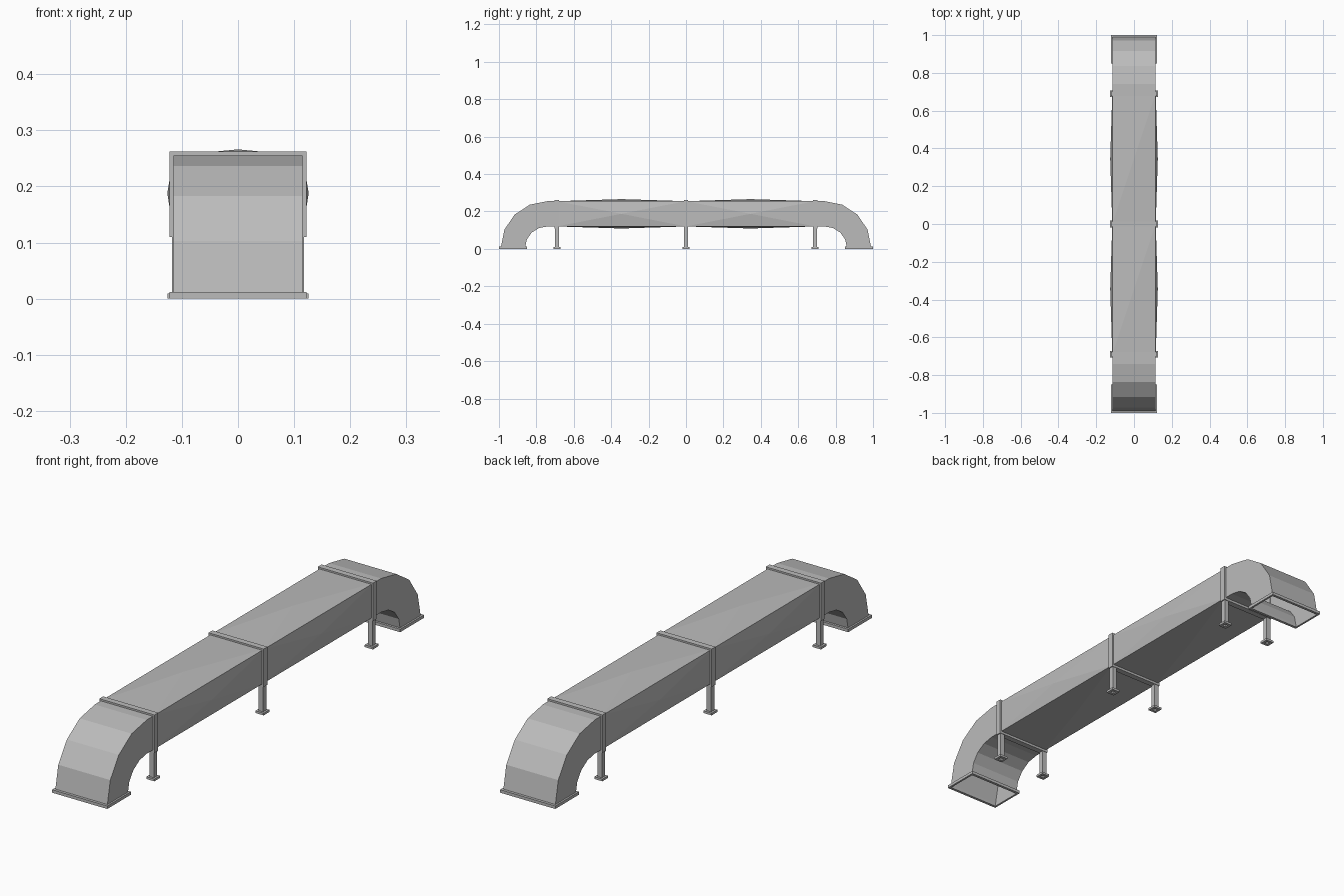
import bpy, bmesh
from math import sin, cos, pi
from mathutils import Vector

cube = bpy.data.objects.get("Cube")
if cube:
    bpy.data.objects.remove(cube)

metal = bpy.data.materials.new("galvanised_grey")
metal.use_nodes = True
metal.diffuse_color = (0.5, 0.5, 0.5, 1)
metal.node_tree.nodes["Principled BSDF"].inputs["Base Color"].default_value = (0.5, 0.5, 0.5, 1)

HALF_W, LOW, HIGH = 0.115, 0.12, 0.255    # duct cross-section
JOINT = 0.69                              # distance of outer joints from the middle
MID_Z = (LOW + HIGH) / 2


def finish(name, bm):
    bmesh.ops.recalc_face_normals(bm, faces=bm.faces)
    mesh = bpy.data.meshes.new(name)
    bm.to_mesh(mesh)
    bm.free()
    mesh.materials.append(metal)
    obj = bpy.data.objects.new(name, mesh)
    bpy.context.collection.objects.link(obj)
    return obj


def loft(bm, rings, closed=False):
    """Skin a list of four-point rings."""
    loops = [[bm.verts.new(p) for p in ring] for ring in rings]
    pairs = list(zip(loops, loops[1:]))
    if closed:
        pairs.append((loops[-1], loops[0]))
    for a, b in pairs:
        for i in range(4):
            j = (i + 1) % 4
            bm.faces.new((a[i], a[j], b[j], b[i]))


def rect(cx, cy, hx, hy):
    return [(cx - hx, cy - hy), (cx + hx, cy - hy), (cx + hx, cy + hy), (cx - hx, cy + hy)]


def frame(name, outer, inner, place, d0, d1):
    """Rectangular ring between two outlines, extruded from d0 to d1."""
    bm = bmesh.new()
    loft(bm, [[place(u, v, d) for u, v in outline] for outline, d in
              ((outer, d0), (outer, d1), (inner, d1), (inner, d0))], closed=True)
    return finish(name, bm)


def flat(u, v, d):
    return (u, v, d)


def upright(y):
    return lambda u, v, d: (u, y + d, v)


# Straight ducts, each side cross-broken to a shallow point
def straight_duct(name, y0, y1):
    bm = bmesh.new()
    ends = [[bm.verts.new((x, y, z)) for x, z in rect(0, MID_Z, HALF_W, MID_Z - LOW)]
            for y in (y0, y1)]
    outward = [(0, 0, -1), (1, 0, 0), (0, 0, 1), (-1, 0, 0)]
    for i in range(4):
        j = (i + 1) % 4
        corners = [ends[0][i], ends[0][j], ends[1][j], ends[1][i]]
        centre = sum((c.co for c in corners), Vector()) / 4
        peak = bm.verts.new(centre + Vector(outward[i]) * 0.011)
        for k in range(4):
            bm.faces.new((corners[k], corners[(k + 1) % 4], peak))
    finish(name, bm)


straight_duct("front_straight_duct", -JOINT, 0)
straight_duct("back_straight_duct", 0, JOINT)

for side, s in (("front", -1), ("back", 1)):
    # Elbow turning down to an open end
    path = [(0.74 + 0.25 * cos(a), 0.008 + 0.247 * sin(a),
             0.74 + 0.12 * cos(a), 0.008 + 0.112 * sin(a))
            for a in (i * pi / 8 for i in range(5))]
    path = [(0.99, 0, 0.86, 0)] + path + [(JOINT, HIGH, JOINT, LOW)]
    bm = bmesh.new()
    loft(bm, [[(-HALF_W, s * yo, zo), (HALF_W, s * yo, zo),
               (HALF_W, s * yi, zi), (-HALF_W, s * yi, zi)] for yo, zo, yi, zi in path])
    finish(side + "_elbow", bm)
    # Flange around the open end
    frame(side + "_end_flange", rect(0, s * 0.925, 0.122, 0.075),
          rect(0, s * 0.925, 0.114, 0.064), flat, 0, 0.012)

for place, y in (("front", -JOINT), ("middle", 0), ("back", JOINT)):
    # Flange at each joint
    frame(place + "_joint_flange", rect(0, 0.186, 0.122, 0.076),
          rect(0, MID_Z, 0.114, 0.067), upright(y), -0.012, 0.012)
    # Hollow legs on square foot plates
    for side, s in (("right", -1), ("left", 1)):
        x = s * 0.108
        frame(f"{place}_{side}_leg", rect(x, y, 0.01, 0.01),
              rect(x, y, 0.007, 0.007), flat, 0, 0.113)
        frame(f"{place}_{side}_foot", rect(x, y, 0.018, 0.018),
              rect(x, y, 0.009, 0.009), flat, 0, 0.009)
